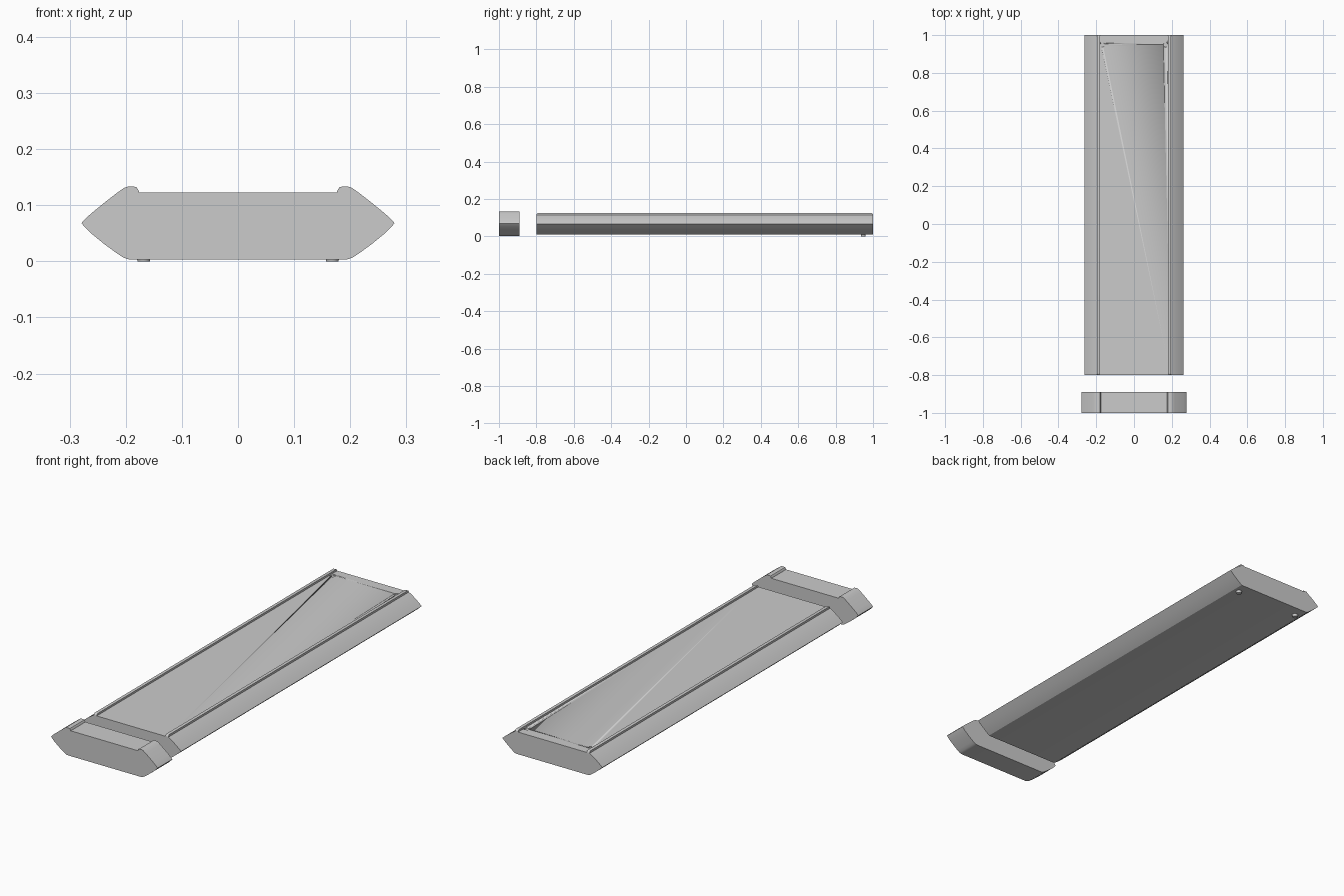
import bpy, bmesh, math

if "Cube" in bpy.data.objects:
    bpy.data.objects.remove(bpy.data.objects["Cube"])


def finish(name, bm, smooth=True):
    bmesh.ops.recalc_face_normals(bm, faces=bm.faces)
    mesh = bpy.data.meshes.new(name)
    bm.to_mesh(mesh)
    bm.free()
    ob = bpy.data.objects.new(name, mesh)
    bpy.context.collection.objects.link(ob)
    if smooth:
        bpy.ops.object.select_all(action='DESELECT')
        bpy.context.view_layer.objects.active = ob
        ob.select_set(True)
        bpy.ops.object.shade_smooth_by_angle(angle=math.radians(25))
    return ob


def extrude(name, points, offset):
    """Close a planar outline and sweep it along offset."""
    bm = bmesh.new()
    face = bm.faces.new([bm.verts.new(p) for p in points])
    geom = bmesh.ops.extrude_face_region(bm, geom=[face])
    moved = [v for v in geom['geom'] if isinstance(v, bmesh.types.BMVert)]
    bmesh.ops.translate(bm, verts=moved, vec=offset)
    return finish(name, bm)


def mirrored(half, y):
    """Mirror a right-hand half outline across x = 0."""
    return [(x, y, z) for x, z in half] + [(-x, y, z) for x, z in reversed(half)]


def disc(name, x, y, z0, z1, r0, r1):
    bm = bmesh.new()
    bmesh.ops.create_cone(bm, cap_ends=True, segments=24, radius1=r0, radius2=r1, depth=z1 - z0)
    bmesh.ops.translate(bm, verts=bm.verts, vec=(x, y, (z0 + z1) / 2))
    return finish(name, bm)


# Wedge-sided end block with two raised lips
block = [(0.176, 0.123), (0.178, 0.128), (0.181, 0.132), (0.185, 0.133),
         (0.197, 0.133), (0.203, 0.131), (0.217, 0.121), (0.24, 0.103),
         (0.262, 0.085), (0.274, 0.074), (0.279, 0.068), (0.274, 0.062),
         (0.262, 0.050), (0.24, 0.032), (0.217, 0.015), (0.205, 0.007),
         (0.197, 0.004), (0.19, 0.003)]
extrude("end_block", mirrored(block, -1.0), (0, 0.11, 0))

# Long main board, slightly slimmer than the block
board = [(0.194, 0.116), (0.21, 0.107), (0.235, 0.089), (0.252, 0.075),
         (0.262, 0.066), (0.252, 0.057), (0.235, 0.042), (0.21, 0.022),
         (0.195, 0.012), (0.188, 0.011)]
body = extrude("main_board", mirrored(board, -0.80), (0, 1.80, 0))

# Thin edge rails with rounded ends, feet and matching stacking dimples
rail = []
for cy, a0 in ((-0.79, 180), (0.99, 90)):
    for i in range(6):
        a = math.radians(a0 - 18 * i)
        rail.append((cy + 0.01 * math.cos(a), 0.115 + 0.01 * math.sin(a)))
rail += [(1.0, 0.108), (-0.80, 0.108)]
for side, s in (("right", 1), ("left", -1)):
    extrude(side + "_rail", [(s * 0.180, y, z) for y, z in rail], (s * 0.015, 0, 0))
    disc(side + "_foot", s * 0.168, 0.948, 0.0, 0.014, 0.011, 0.014)
    cutter = disc(side + "_dimple_cutter", s * 0.168, 0.948, 0.112, 0.125, 0.012, 0.014)
    cutter.hide_render = True
    cutter.hide_viewport = True
    cut = body.modifiers.new(side + "_dimple", 'BOOLEAN')
    cut.operation = 'DIFFERENCE'
    cut.solver = 'EXACT'
    cut.object = cutter
